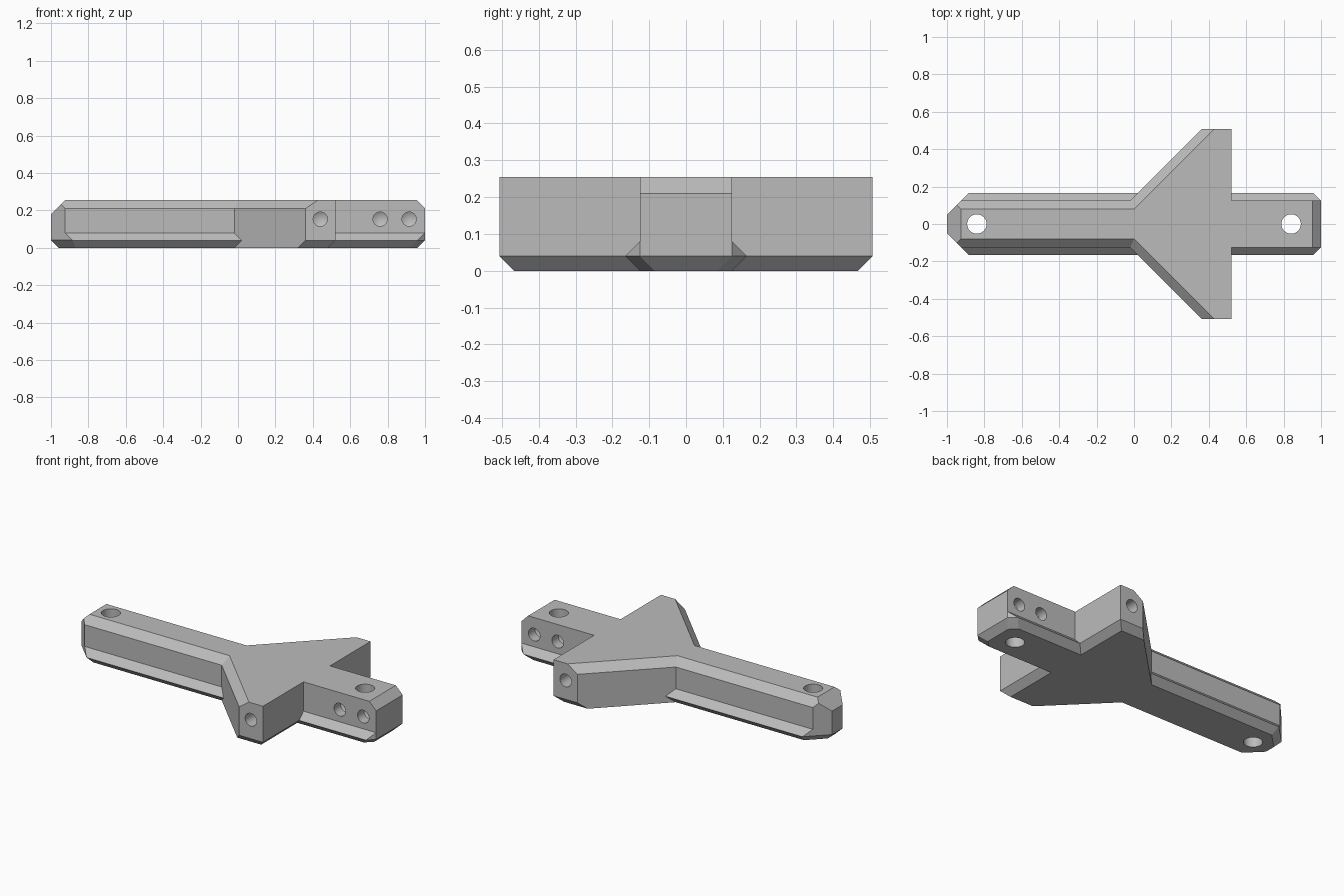
import bpy, bmesh, math
from mathutils import Matrix, Vector

if "Cube" in bpy.data.objects:
    bpy.data.objects.remove(bpy.data.objects["Cube"])

grey = bpy.data.materials.new("mid grey")
grey.diffuse_color = (0.5, 0.5, 0.5, 1)
grey.use_nodes = True
grey.node_tree.nodes["Principled BSDF"].inputs["Base Color"].default_value = grey.diffuse_color


def add_object(name, bm):
    bmesh.ops.recalc_face_normals(bm, faces=bm.faces)
    mesh = bpy.data.meshes.new(name)
    bm.to_mesh(mesh)
    bm.free()
    mesh.materials.append(grey)
    ob = bpy.data.objects.new(name, mesh)
    bpy.context.collection.objects.link(ob)
    return ob


def block(name, x, y, z, planes):
    """Box trimmed by planes a*x + b*|y| + c*z <= d, mirrored in y."""
    bm = bmesh.new()
    size = Matrix.Diagonal((x[1] - x[0], 2 * y, z[1] - z[0], 1))
    centre = Matrix.Translation(((x[0] + x[1]) / 2, 0, (z[0] + z[1]) / 2))
    bmesh.ops.create_cube(bm, size=1, matrix=centre @ size)
    for a, b, c, d in planes:
        for s in ((1, -1) if b else (1,)):
            n = Vector((a, b * s, c))
            bmesh.ops.bisect_plane(
                bm, geom=bm.verts[:] + bm.edges[:] + bm.faces[:], dist=1e-6,
                plane_co=n * (d / n.length_squared), plane_no=n, clear_outer=True)
            bmesh.ops.holes_fill(bm, edges=[e for e in bm.edges if e.is_boundary], sides=0)
    return add_object(name, bm)


def drill(name, matrix, r, depth, tip):
    """Round cutter along local +z starting just outside, with a pointed end."""
    bm = bmesh.new()
    n = 32
    rings = [[bm.verts.new(matrix @ Vector((r * math.cos(2 * math.pi * i / n),
                                            r * math.sin(2 * math.pi * i / n), h)))
              for i in range(n)] for h in (-0.05, depth)]
    point = bm.verts.new(matrix @ Vector((0, 0, depth + tip)))
    bm.faces.new(rings[0])
    for i in range(n):
        j = (i + 1) % n
        bm.faces.new((rings[0][i], rings[0][j], rings[1][j], rings[1][i]))
        bm.faces.new((rings[1][i], rings[1][j], point))
    return add_object(name, bm)


def combine(target, other, operation):
    mod = target.modifiers.new("combine", 'BOOLEAN')
    mod.operation, mod.solver, mod.object = operation, 'EXACT', other
    bpy.context.view_layer.objects.active = target
    bpy.ops.object.modifier_apply(modifier=mod.name)
    bpy.data.objects.remove(other)


# Bevels shared by the bars and the skirt at each end
left_end = [(-1, 0, -1, 0.96), (-1, 1, 0, 1.05), (-1, 1, -1.414, 0.993)]
right_end = [(1, 0, -1, 0.96), (1, 1, 0, 1.125), (1, 1, -2, 1.045)]
H = 0.255

# Cross wing with a swept, bevelled leading edge
body = block("cross_bracket", (-0.2, 0.52), 0.507, (0, H),
             [(-1, 1, 0, 0.145), (-1, 1, 1.444, 0.448), (0, 1, -1, 0.467), (1, 0, -1, 0.48)])
# Long bar with bevelled top edges
combine(body, block("long_bar", (-1, 0.1), 0.125, (0, H),
                    left_end + [(-1, 0, 1, 1.18), (0, 1, 1, 0.335)]), 'UNION')
# Short bar with a bevelled end
combine(body, block("short_bar", (0.4, 1), 0.125, (0, H),
                    right_end + [(1, 0, 1, 1.21)]), 'UNION')
# Pointed skirt running along the lower sides
combine(body, block("skirt", (-1, 1), 0.165, (0, 0.1),
                    left_end + right_end + [(0, 1, 1, 0.205), (0, 1, -1, 0.125)]), 'UNION')

# Vertical bolt holes right through
for x in (-0.84, 0.84):
    combine(body, drill("bolt_cutter", Matrix.Translation((x, 0, -0.02)), 0.052, 0.4, 0.02),
            'DIFFERENCE')
# Blind side holes on both sides
for s in (1, -1):
    for x, y, depth in ((0.76, 0.125, 0.06), (0.915, 0.125, 0.06), (0.44, 0.507, 0.1)):
        m = Matrix.Translation((x, s * y, 0.153)) @ Matrix.Rotation(s * math.pi / 2, 4, 'X')
        combine(body, drill("side_cutter", m, 0.038, depth, 0.022), 'DIFFERENCE')

# Smooth hole walls, crisp bevels
bpy.ops.object.select_all(action='DESELECT')
body.select_set(True)
bpy.context.view_layer.objects.active = body
bpy.ops.object.shade_smooth_by_angle(angle=math.radians(25))
